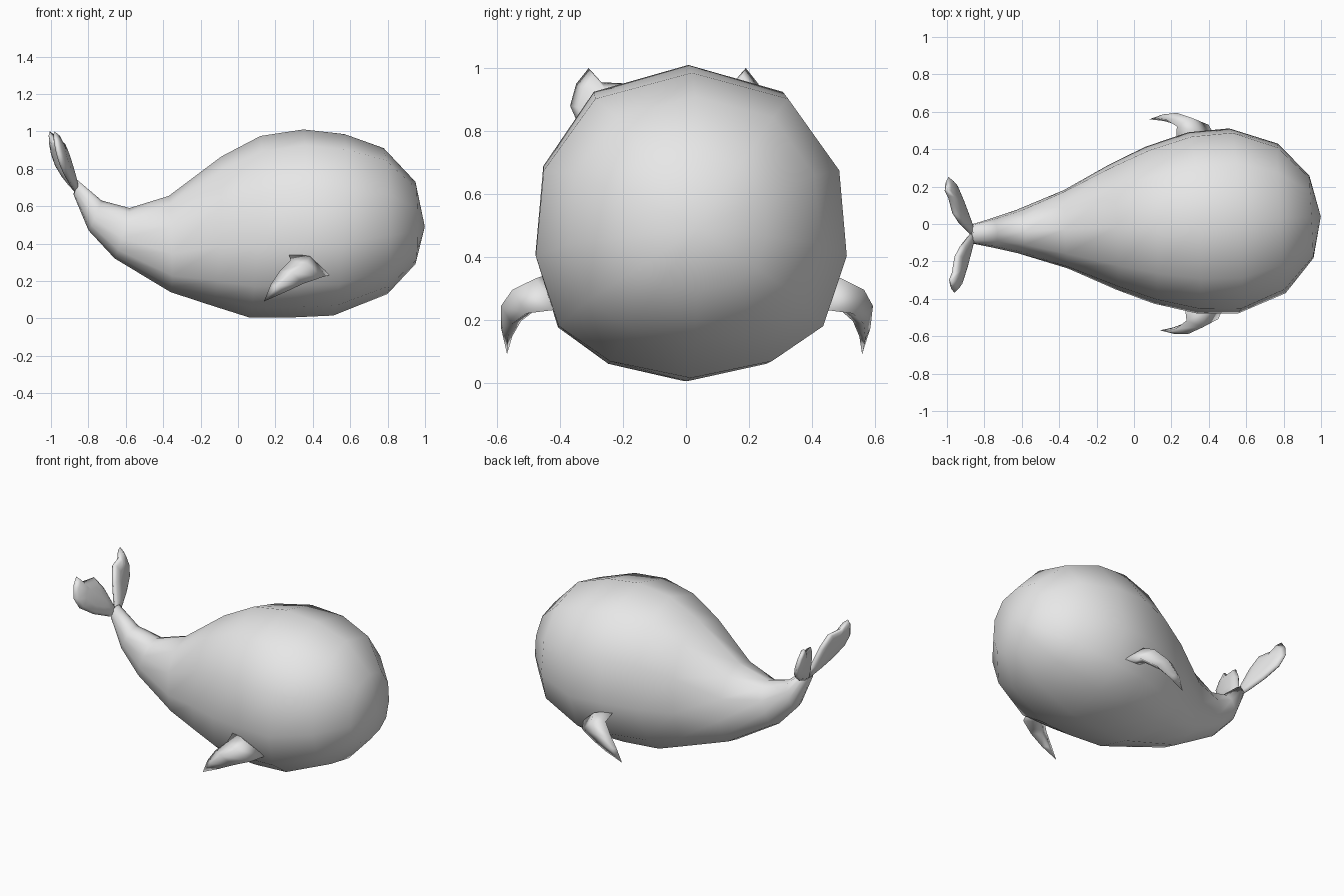
import bpy
import bmesh
from mathutils import Matrix, Vector

cube = bpy.data.objects.get("Cube")
if cube:
    bpy.data.objects.remove(cube, do_unlink=True)

grey = bpy.data.materials.new("whale grey")
grey.use_nodes = True
colour = (0.8, 0.8, 0.8, 1)
grey.diffuse_color = colour
grey.node_tree.nodes["Principled BSDF"].inputs["Base Color"].default_value = colour

# The whole animal is turned slightly about the vertical axis
YAW = Matrix.Translation((0, -0.01, 0)) @ Matrix.Rotation(0.05, 4, "Z")


def finish(name, bm):
    bmesh.ops.recalc_face_normals(bm, faces=bm.faces)
    bm.transform(YAW)
    bmesh.ops.recalc_face_normals(bm, faces=bm.faces)
    mesh = bpy.data.meshes.new(name)
    bm.to_mesh(mesh)
    bm.free()
    mesh.materials.append(grey)
    for poly in mesh.polygons:
        poly.use_smooth = True
    obj = bpy.data.objects.new(name, mesh)
    bpy.context.collection.objects.link(obj)
    return obj


def loft(bm, rings):
    """Bridge closed rings of points; a ring of one point makes a tip."""
    loops = [[bm.verts.new(p) for p in ring] for ring in rings]
    for a, b in zip(loops, loops[1:]):
        n = max(len(a), len(b))
        for i in range(n):
            j = (i + 1) % n
            if len(b) == 1:
                bm.faces.new((a[i], a[j], b[0]))
            elif len(a) == 1:
                bm.faces.new((a[0], b[j], b[i]))
            else:
                bm.faces.new((a[i], a[j], b[j], b[i]))
    for end in (loops[0], loops[-1]):
        if len(end) > 2:
            bm.faces.new(end)


# Body: cross-section (side, height), broad and slightly flat-sided
half = [(0, 1), (0.62, 0.83), (0.95, 0.36), (1, -0.2),
        (0.85, -0.66), (0.52, -0.89), (0, -1)]
section = half + [(-s, h) for s, h in reversed(half[1:-1])]

# Stations: top x, top z, bottom x, bottom z, half width
stations = [
    (-0.86, 0.74, -0.88, 0.66, 0.05),
    (-0.73, 0.63, -0.80, 0.47, 0.075),
    (-0.58, 0.59, -0.66, 0.32, 0.115),
    (-0.37, 0.655, -0.36, 0.14, 0.21),
    (-0.09, 0.865, -0.13, 0.065, 0.335),
    (0.12, 0.975, 0.06, 0.005, 0.42),
    (0.35, 1.01, 0.29, 0.005, 0.485),
    (0.57, 0.985, 0.51, 0.015, 0.495),
    (0.78, 0.91, 0.80, 0.13, 0.40),
    (0.95, 0.73, 0.95, 0.29, 0.22),
]
rings = []
for tx, tz, bx, bz, width in stations:
    top, bottom = Vector((tx, 0, tz)), Vector((bx, 0, bz))
    mid, up = (top + bottom) / 2, (top - bottom) / 2
    rings.append([mid + up * h + Vector((0, width * s, 0)) for s, h in section])
rings.append([(1, 0, 0.49)])
bm = bmesh.new()
loft(bm, rings)
finish("body", bm)


# Side fin: diamond sections sweeping out, down and back to a point
def side_fin(name, side):
    chord = Vector((0.85, 0, -0.45))
    out = Vector((0, 0.8, 0.6))
    path = [(0.36, 0.43, 0.29, 0.13, 0.07), (0.34, 0.52, 0.265, 0.1, 0.05),
            (0.26, 0.56, 0.22, 0.075, 0.04), (0.185, 0.57, 0.16, 0.045, 0.022)]
    rings = []
    for x, y, z, w, t in path:
        c = Vector((x, y, z))
        rings.append([c + chord * w, c + out * t, c - chord * w, c - out * t])
    rings.append([Vector((0.11, 0.565, 0.09))])
    bm = bmesh.new()
    loft(bm, [[(p.x, side * p.y, p.z) for p in ring] for ring in rings])
    finish(name, bm)


# Tail fluke: notched leaf outline (side, height) with a swollen middle
def fluke(name, side):
    outline = [(-0.01, 0.66), (0, 0.73), (0.05, 0.86), (0.11, 0.95), (0.21, 0.955),
               (0.25, 1), (0.29, 0.95), (0.31, 0.88), (0.28, 0.81), (0.18, 0.74),
               (0.07, 0.69)]
    cy, cz = 0.16, 0.85

    def ring(scale, bulge):
        points = []
        for s, h in outline:
            y, z = cy + (s - cy) * scale, cz + (h - cz) * scale
            x = -0.865 - 0.25 * (z - 0.68) - 0.2 * y + bulge
            points.append((x, side * y, z))
        return points

    bm = bmesh.new()
    loft(bm, [ring(0.5, 0.03), ring(0.85, 0.02), ring(1, 0),
              ring(0.85, -0.015), ring(0.5, -0.02)])
    finish(name, bm)


for label, side in (("left", 1), ("right", -1)):
    side_fin(label + "_side_fin", side)
    fluke(label + "_tail_fluke", side)
